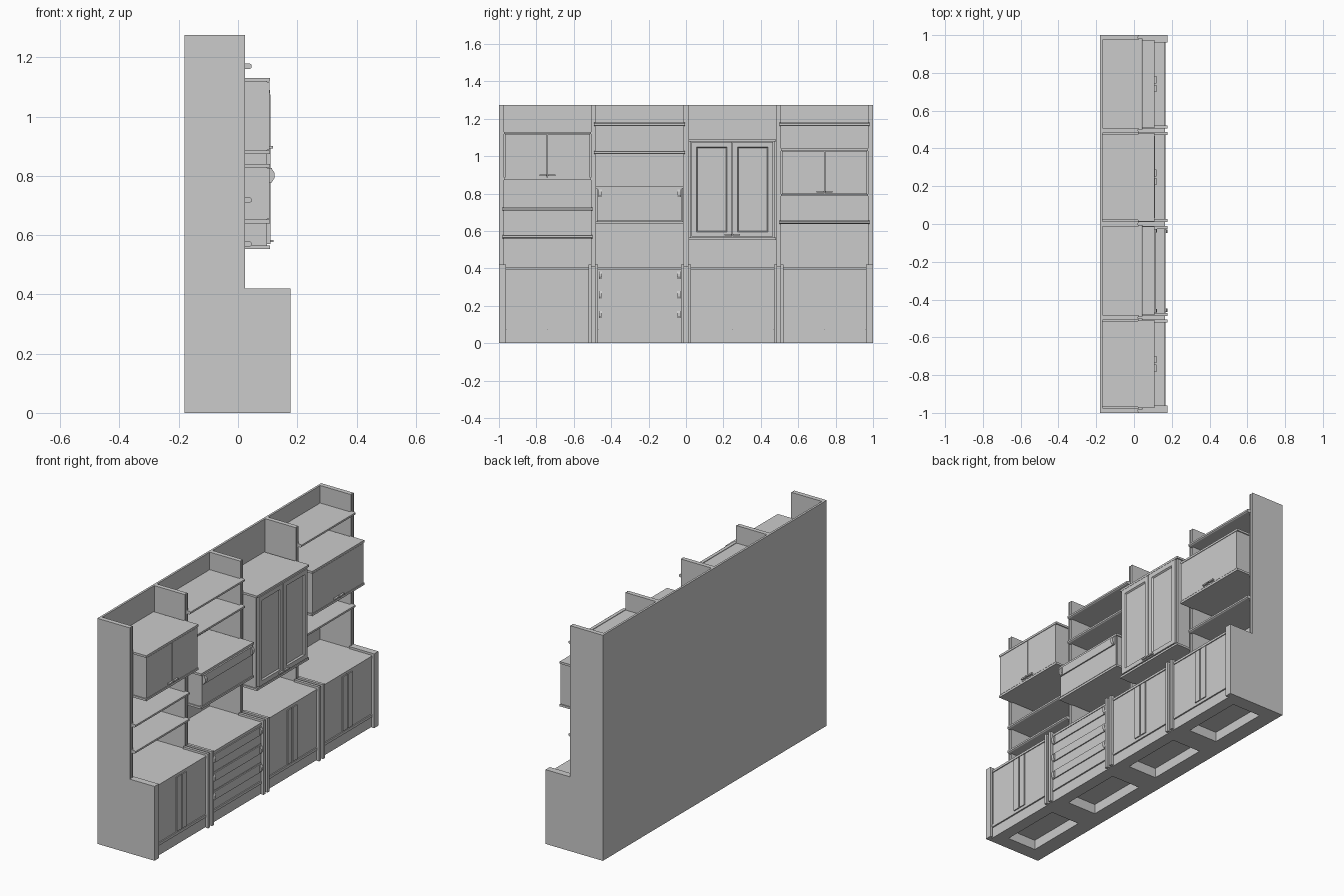
import bpy, bmesh

if "Cube" in bpy.data.objects:
    bpy.data.objects.remove(bpy.data.objects["Cube"])

H = 1.275           # overall height
BACK = -0.18        # rear plane
UP_X = 0.02         # front of the upper side panels
BODY_X = 0.155      # front of the base carcass


def prism(name, outline, y0, y1):
    """Extrude an x-z outline along y."""
    bm = bmesh.new()
    a = [bm.verts.new((x, y0, z)) for x, z in outline]
    b = [bm.verts.new((x, y1, z)) for x, z in outline]
    bm.faces.new(a)
    bm.faces.new(b[::-1])
    n = len(a)
    for i in range(n):
        bm.faces.new((a[i], b[i], b[(i + 1) % n], a[(i + 1) % n]))
    bmesh.ops.recalc_face_normals(bm, faces=bm.faces)
    me = bpy.data.meshes.new(name)
    bm.to_mesh(me)
    bm.free()
    ob = bpy.data.objects.new(name, me)
    bpy.context.collection.objects.link(ob)
    return ob


def box(name, x0, x1, y0, y1, z0, z1):
    return prism(name, [(x0, z0), (x1, z0), (x1, z1), (x0, z1)], y0, y1)


def framed_front(name, x, y0, y1, z0, z1, border, depth):
    """Door leaf with a moulded, sunken centre panel."""
    ob = box(name, x - 0.012, x, y0, y1, z0, z1)
    bm = bmesh.new()
    bm.from_mesh(ob.data)
    bm.normal_update()
    front = [f for f in bm.faces if f.normal.x > 0.9]
    bmesh.ops.inset_region(bm, faces=front, thickness=border)
    bmesh.ops.inset_region(bm, faces=front, thickness=0.008, depth=-depth)
    bm.to_mesh(ob.data)
    bm.free()


def shelf(name, y0, y1, z):
    # Board with a rounded nose
    box(name, -0.17, 0.03, y0, y1, z - 0.006, z + 0.006)
    prism(name + "_nose", [(0.022, z - 0.009), (0.04, z - 0.009), (0.046, z - 0.005),
                           (0.046, z + 0.005), (0.04, z + 0.009), (0.022, z + 0.009)],
          y0 - 0.008, y1 + 0.008)


def drawer_handle(name, x, y0, y1, z0, z1):
    # Slim rail held by two tapered end brackets
    box(name + "_rail", x - 0.004, x + 0.006, y0, y1, z0, z1)
    m = 0.008
    for tag, a, b in (("left", y0, y0 + 0.018), ("right", y1 - 0.018, y1)):
        prism(name + "_bracket_" + tag,
              [(x - 0.004, z0 + m / 2), (x + 0.008, z0 + m / 2), (x + 0.015, z0 + 2 * m),
               (x + 0.015, z1 - 2 * m), (x + 0.008, z1 - m / 2), (x - 0.004, z1 - m / 2)], a, b)


def wall_box(name, y0, y1, z0, z1, leaf_gap=True):
    # Hanging cabinet with lip boards above and below two plain doors
    box(name + "_carcass", -0.17, 0.098, y0, y1, z0, z1)
    for tag, z in (("top", z1 - 0.006), ("bottom", z0 + 0.006)):
        box(name + "_lip_" + tag, 0.02, 0.108, y0 - 0.006, y1 + 0.006, z - 0.006, z + 0.006)
    if leaf_gap:
        c = (y0 + y1) / 2
        for tag, a, b in (("left", y0, c - 0.001), ("right", c + 0.001, y1)):
            box(name + "_door_" + tag, 0.095, 0.107, a, b, z0 + 0.014, z1 - 0.014)
        lip_handles(name, c, 0.106, z0 + 0.024)


def lip_handles(name, c, x, z):
    for tag, s in (("left", -1), ("right", 1)):
        a, b = sorted((c + s * 0.004, c + s * 0.042))
        box(name + "_handle_" + tag, x, x + 0.012, a, b, z - 0.004, z + 0.004)


# Back board
box("back_board", BACK, -0.168, -1, 1, 0, H)

# Stepped side panels, with edge trim on the base part and beads on the upper edge
panels = [(-1.0, -0.974), (-0.508, -0.483), (-0.0125, 0.0125), (0.483, 0.508), (0.974, 1.0)]
step = [(BACK, 0), (0.165, 0), (0.165, 0.41), (UP_X, 0.41), (UP_X, H), (BACK, H)]
trim = [(0.163, 0), (0.178, 0), (0.178, 0.42), (UP_X, 0.42), (UP_X, 0.408), (0.163, 0.408)]
for i, (a, b) in enumerate(panels):
    prism(f"side_panel_{i}", step, a, b)
    spots = []
    if i > 0:
        spots.append((a - 0.013, a + 0.003) if i < 4 else (0.962, 0.978))
    if i < 4:
        spots.append((b - 0.003, b + 0.013) if i > 0 else (-0.978, -0.962))
    if i in (0, 4):
        spots.append((a, a + 0.022) if i == 0 else (b - 0.022, b))
    for k, (p, q) in enumerate(spots):
        prism(f"base_trim_{i}_{k}", trim, p, q)
    w = (b - a) / 3
    for k in (0, 2):
        box(f"upper_bead_{i}_{k}", UP_X - 0.001, UP_X + 0.004, a + k * w, a + (k + 1) * w, 0.42, H)

# Bay limits
bays = [(panels[i][1], panels[i + 1][0]) for i in range(4)]
for i, (a, b) in enumerate(bays):
    # Base carcass, worktop and bottom rail
    box(f"base_carcass_{i}", -0.17, BODY_X, a, b, 0.055, 0.395)
    box(f"worktop_{i}", -0.17, 0.165, a, b, 0.392, 0.405)
    box(f"bottom_rail_{i}", 0.14, 0.166, a, b, 0.06, 0.075)
    # Plinth frame, open underneath
    box(f"plinth_front_{i}", 0.09, 0.158, a, b, 0, 0.06)
    box(f"plinth_rear_{i}", -0.17, -0.09, a, b, 0, 0.06)
    box(f"plinth_left_{i}", -0.09, 0.09, a, a + 0.055, 0, 0.06)
    box(f"plinth_right_{i}", -0.09, 0.09, b - 0.055, b, 0, 0.06)
    y0, y1 = a + 0.014, b - 0.014
    c = (a + b) / 2
    if i == 1:
        # Three drawers with rail handles
        for k in range(3):
            top = 0.39 - k * 0.105
            box(f"base_drawer_{k}", 0.15, 0.162, y0, y1, top - 0.103, top)
            drawer_handle(f"base_drawer_handle_{k}", 0.162, y0 + 0.003, y1 - 0.003, top - 0.05, top - 0.003)
    else:
        # Pair of doors with full-height grips at the meeting edge
        for tag, p, q, s in (("left", y0, c - 0.001, -1), ("right", c + 0.001, y1, 1)):
            box(f"base_door_{i}_{tag}", 0.15, 0.162, p, q, 0.077, 0.39)
            g, h = sorted((c + s * 0.004, c + s * 0.043))
            box(f"base_grip_{i}_{tag}", 0.16, 0.168, g, h, 0.08, 0.387)

# Bay 0: hanging box above two shelves
y0, y1 = bays[0]
wall_box("left_wall_box", y0 + 0.006, y1 - 0.006, 0.873, 1.13)
for k, z in enumerate((0.718, 0.57)):
    shelf(f"left_shelf_{k}", y0, y1, z)

# Bay 1: two shelves above a single drawer box
y0, y1 = bays[1]
for k, z in enumerate((1.17, 1.02)):
    shelf(f"centre_shelf_{k}", y0, y1, z)
wall_box("drawer_box", y0 + 0.006, y1 - 0.006, 0.64, 0.84, False)
box("wall_drawer_front", 0.095, 0.107, y0 + 0.008, y1 - 0.008, 0.655, 0.826)
drawer_handle("wall_drawer_handle", 0.108, y0 + 0.015, y1 - 0.015, 0.777, 0.826)

# Bay 2: tall hanging cabinet with framed doors
y0, y1 = bays[2]
wall_box("tall_cabinet", y0 + 0.008, y1 - 0.008, 0.553, 1.09, False)
c = (y0 + y1) / 2
for tag, a, b in (("left", y0 + 0.018, c - 0.002), ("right", c + 0.002, y1 - 0.018)):
    framed_front("tall_door_" + tag, 0.11, a, b, 0.57, 1.075, 0.036, 0.008)
lip_handles("tall_cabinet", c, 0.108, 0.58)

# Bay 3: hanging box between two shelves
y0, y1 = bays[3]
for k, z in enumerate((1.17, 0.647)):
    shelf(f"right_shelf_{k}", y0, y1, z)
wall_box("right_wall_box", y0 + 0.006, y1 - 0.006, 0.787, 1.04)
